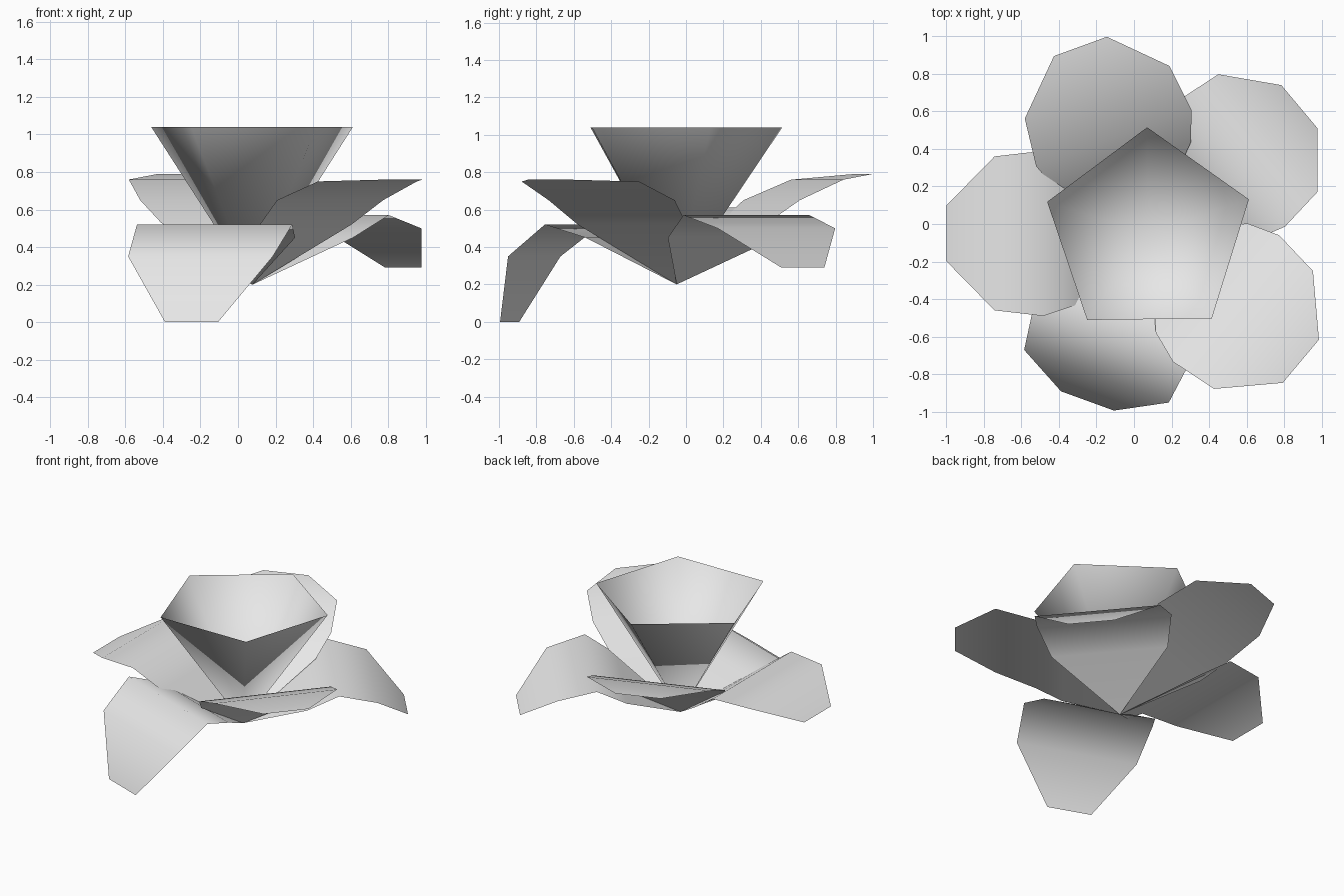
import bpy
from math import cos, sin, radians
from mathutils import Vector

if "Cube" in bpy.data.objects:
    bpy.data.objects.remove(bpy.data.objects["Cube"])

GREY = (0.8, 0.8, 0.8, 1)
mat = bpy.data.materials.new("light_grey")
mat.use_nodes = True
mat.diffuse_color = GREY
mat.node_tree.nodes["Principled BSDF"].inputs["Base Color"].default_value = GREY

BASE = Vector((0.077, -0.05, 0.2))   # point where all parts meet


def add_part(name, verts, faces):
    """Single-sided smooth sheet."""
    mesh = bpy.data.meshes.new(name)
    mesh.from_pydata(verts, [], faces)
    mesh.materials.append(mat)
    for poly in mesh.polygons:
        poly.use_smooth = True
    obj = bpy.data.objects.new(name, mesh)
    bpy.context.collection.objects.link(obj)
    return obj


def petal(name, azimuth, profile):
    """Flat across its width, bent along its length by (reach, height) rows."""
    a = radians(azimuth)
    out, side = Vector((cos(a), sin(a), 0)), Vector((-sin(a), cos(a), 0))
    verts = [BASE]
    for (reach, height), half in zip(profile, (0.38, 0.44, 0.41, 0.15)):
        mid = Vector((BASE.x, BASE.y, height)) + out * reach
        verts += [mid - side * half, mid + side * half]
    faces = [(0, 1, 2)]
    faces += [(i, i + 2, i + 3, i + 1) for i in (1, 3, 5)]
    add_part(name, verts, faces)


# Outer petals, each with its own bend
petal("back_left_petal", 40, [(0.38, 0.45), (0.58, 0.57), (0.83, 0.5), (1.05, 0.29)])
petal("back_petal", 110, [(0.38, 0.53), (0.54, 0.65), (0.8, 0.76), (1.06, 0.79)])
petal("right_petal", 180, [(0.38, 0.48), (0.56, 0.61), (0.82, 0.6), (1.075, 0.47)])
petal("front_petal", 250, [(0.38, 0.45), (0.59, 0.52), (0.81, 0.35), (0.95, 0)])
petal("front_left_petal", 320, [(0.37, 0.52), (0.54, 0.65), (0.8, 0.75), (1.06, 0.76)])

# Open five-sided cup in the middle, faces turned inwards
rim = []
for i in range(5):
    a = radians(90.7 + 72 * i)
    rim.append((BASE.x + 0.565 * cos(a), BASE.y + 0.565 * sin(a), 1.04))
add_part("centre_cup", [BASE] + rim,
         [(0, i + 1, (i + 1) % 5 + 1) for i in range(5)])
